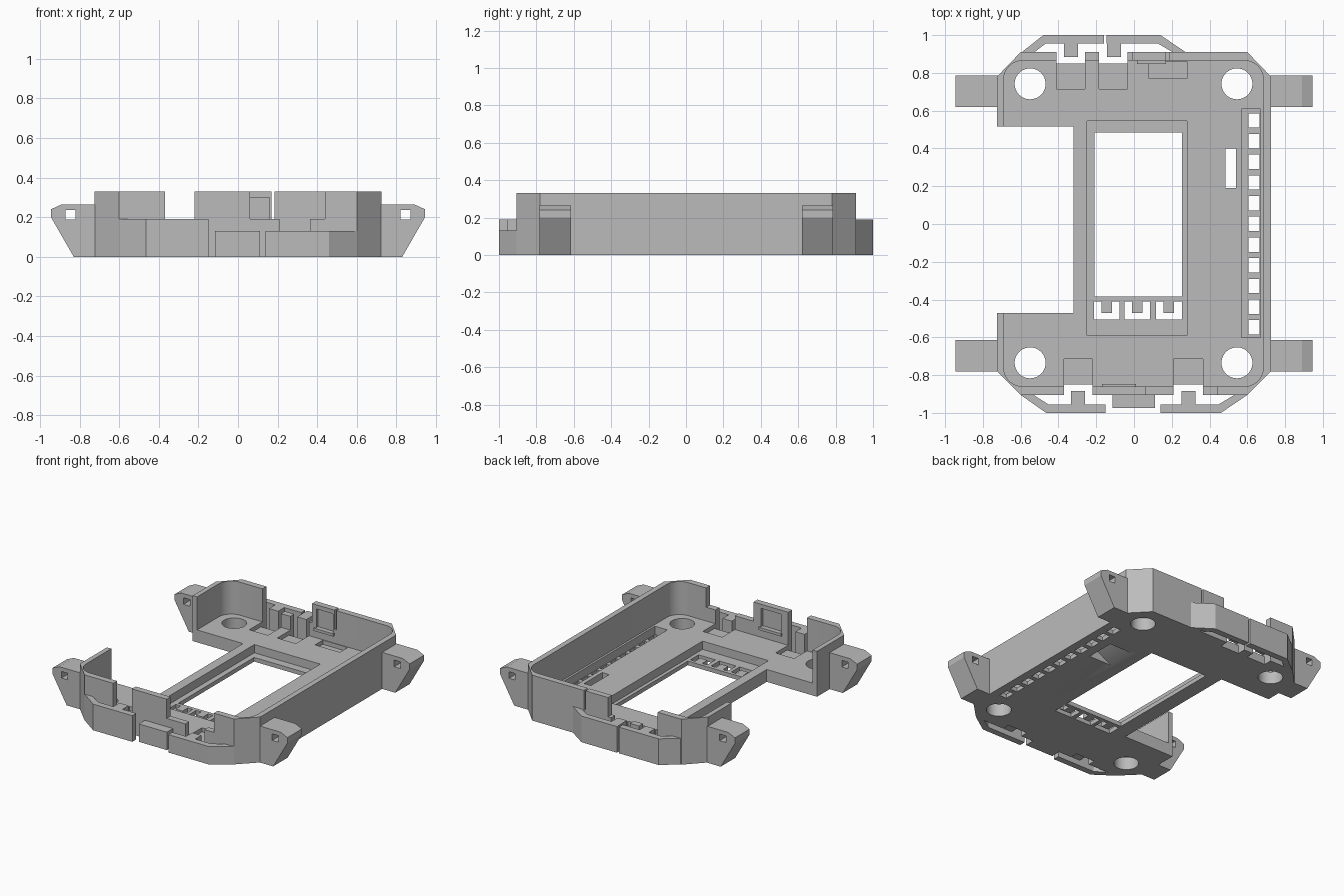
import bpy
import bmesh
import math
from mathutils import Vector

if "Cube" in bpy.data.objects:
    bpy.data.objects.remove(bpy.data.objects["Cube"], do_unlink=True)

gray = bpy.data.materials.new("plain gray")
gray.use_nodes = True
gray.diffuse_color = (0.5, 0.5, 0.5, 1)
gray.node_tree.nodes["Principled BSDF"].inputs["Base Color"].default_value = (0.5, 0.5, 0.5, 1)

H, FLOOR, LOW, THIN = 0.33, 0.09, 0.19, 0.03


def prism(name, outline, low, high, axis="z"):
    """Extrude an outline: xy points along z, or xz points along y."""
    bm = bmesh.new()
    place = (lambda a, b, t: (a, b, t)) if axis == "z" else (lambda a, b, t: (a, t, b))
    face = bm.faces.new([bm.verts.new(place(a, b, low)) for a, b in outline])
    extruded = bmesh.ops.extrude_face_region(bm, geom=[face])["geom"]
    shift = Vector(place(0, 0, high - low))
    bmesh.ops.translate(bm, vec=shift, verts=[v for v in extruded if isinstance(v, bmesh.types.BMVert)])
    bmesh.ops.recalc_face_normals(bm, faces=bm.faces)
    mesh = bpy.data.meshes.new(name)
    bm.to_mesh(mesh)
    bm.free()
    mesh.materials.append(gray)
    obj = bpy.data.objects.new(name, mesh)
    bpy.context.collection.objects.link(obj)
    return obj


def box(name, x0, x1, y0, y1, z0, z1):
    return prism(name, [(x0, y0), (x1, y0), (x1, y1), (x0, y1)], z0, z1)


def cut(target, cutter):
    cutter.hide_render = True
    mod = target.modifiers.new("cut", "BOOLEAN")
    mod.operation, mod.solver, mod.object = "DIFFERENCE", "EXACT", cutter
    bpy.context.view_layer.objects.active = target
    bpy.ops.object.modifier_apply(modifier=mod.name)
    bpy.data.objects.remove(cutter, do_unlink=True)


def cut_box(target, *size):
    cut(target, box("cutter", *size))


def arc(cx, cy, r, start, sweep, n):
    return [(cx + r * math.cos(math.radians(start + sweep * i / n)),
             cy + r * math.sin(math.radians(start + sweep * i / n))) for i in range(n + 1)]


# Tray with chamfered outside corners and a rounded cavity
right_side = [(0.6, -0.905), (0.725, -0.78), (0.725, 0.78), (0.6, 0.91)]
tray = prism("tray", right_side + [(-x, y) for x, y in reversed(right_side)], 0, H)
cavity = []
for i, (x, y) in enumerate([(0.585, 0.765), (-0.59, 0.765), (-0.59, -0.76), (0.585, -0.76)]):
    cavity += arc(x, y, 0.1, 90 * i, 90, 8)
cut(tray, prism("cavity", cavity, FLOOR, 1))

# Side opening and corner mounting holes
cut_box(tray, -1, -0.32, -0.47, 0.515, -1, 1)
for x in (-0.55, 0.545):
    for y in (-0.735, 0.742):
        cut(tray, prism("hole", arc(x, y, 0.082, 0, 360, 40)[:-1], -1, 1))

# Stepped window
cut_box(tray, -0.25, 0.28, -0.59, 0.545, THIN, FLOOR + 0.05)
cut_box(tray, -0.21, 0.255, -0.385, 0.485, -1, 1)

# Three U-shaped openings below the window
for x in (-0.145, 0.018, 0.185):
    cut_box(tray, x - 0.068, x + 0.068, -0.505, -0.47, -1, 1)
    for s in (-1, 1):
        a, b = sorted((x + s * 0.028, x + s * 0.068))
        cut_box(tray, a, b, -0.48, -0.41, -1, 1)

# Row of pin holes in a sunken strip
cut_box(tray, 0.57, 0.67, -0.6, 0.61, THIN, FLOOR + 0.05)
for i in range(11):
    y = 0.548 - i * 0.1095
    cut_box(tray, 0.607, 0.665, y - 0.038, y + 0.038, -1, 1)

# Slot with a ramped pocket underneath
cut(tray, prism("ramp", [(0.34, -0.01), (0.54, -0.01), (0.54, 0.2), (0.485, 0.2), (0.485, 0.07)],
                0.19, 0.4, "y"))

# Lowered stretches of the end walls
cut_box(tray, -0.37, -0.22, -1, -0.84, LOW, 1)
cut_box(tray, 0.06, 0.44, -1, -0.84, LOW, 1)
cut_box(tray, -0.41, -0.01, 0.84, 1, LOW, 1)
cut_box(tray, 0.17, 0.185, 0.84, 1, LOW, 1)

# Latch notches through the end walls with shallow floor pockets
for x0, x1, s in ((-0.37, -0.22, -1), (0.21, 0.365, -1), (-0.41, -0.26, 1), (-0.185, -0.035, 1)):
    y0, y1 = sorted((s * 0.85, s * 1.1))
    cut_box(tray, x0, x1, y0, y1, -1, 1)
    y0, y1 = sorted((s * 0.715, s * 0.87))
    cut_box(tray, x0, x1, y0, y1, FLOOR - 0.03, LOW)
cut_box(tray, 0.08, 0.28, 0.77, 0.86, FLOOR - 0.03, LOW)

# Snap catches: recessed panel with a small ledge
for name, x0, x1, s in (("front_catch", -0.17, 0.01, -1), ("back_catch", 0.015, 0.17, 1)):
    y0, y1 = sorted((s * 0.84, s * 0.882))
    cut_box(tray, x0 + 0.01, x1 - 0.01, y0, y1, 0.16, 0.3)
    y0, y1 = sorted((s * 0.848, s * 0.885))
    box(name + "_ledge", x0, x1, y0, y1, 0.145, 0.165)

# Flexible latches: a plate, a slanted arm and an inward nub
# (plate free end, plate bent end, arm root, nub centre, height, side)
latches = {
    "front_right_latch": (-0.15, -0.465, -0.6, -0.297, 0.19, -1),
    "front_left_latch": (0.14, 0.46, 0.6, 0.288, 0.13, -1),
    "back_right_latch": (-0.16, -0.48, -0.6, -0.333, 0.19, 1),
    "back_left_latch": (-0.145, 0.14, 0.28, -0.107, 0.19, 1),
}
for name, (free, bend, root, nub, top, s) in latches.items():
    d = math.copysign(0.06, root - bend)
    outline = [(free, s), (bend, s), (root, s * 0.905), (root - d, s * 0.9),
               (bend - d * 0.2, s * 0.955), (free, s * 0.955)]
    prism(name, outline, 0, top)
    y0, y1 = sorted((s * 0.885, s * 0.96))
    box(name + "_nub", nub - 0.037, nub + 0.037, y0, y1, 0.04, top)

# Front centre tab
box("front_tab", -0.115, 0.11, -0.975, -0.9, 0, 0.13)

# Side lugs with square eyes
lug_profile = [(0.7, 0), (0.83, 0), (0.945, 0.2), (0.945, 0.24), (0.89, 0.265), (0.7, 0.265)]
for side, s in (("left", 1), ("right", -1)):
    for end, y0, y1 in (("front", -0.782, -0.615), ("back", 0.62, 0.787)):
        lug = prism(end + "_" + side + "_lug", [(s * x, z) for x, z in lug_profile], y0, y1, "y")
        x0, x1 = sorted((s * 0.822, s * 0.872))
        cut_box(lug, x0, x1, -1, 1, 0.187, 0.235)

# Keep edges crisp while rounding the holes and cavity corners
bpy.ops.object.select_all(action="DESELECT")
tray.select_set(True)
bpy.context.view_layer.objects.active = tray
bpy.ops.object.shade_smooth_by_angle(angle=math.radians(30))
